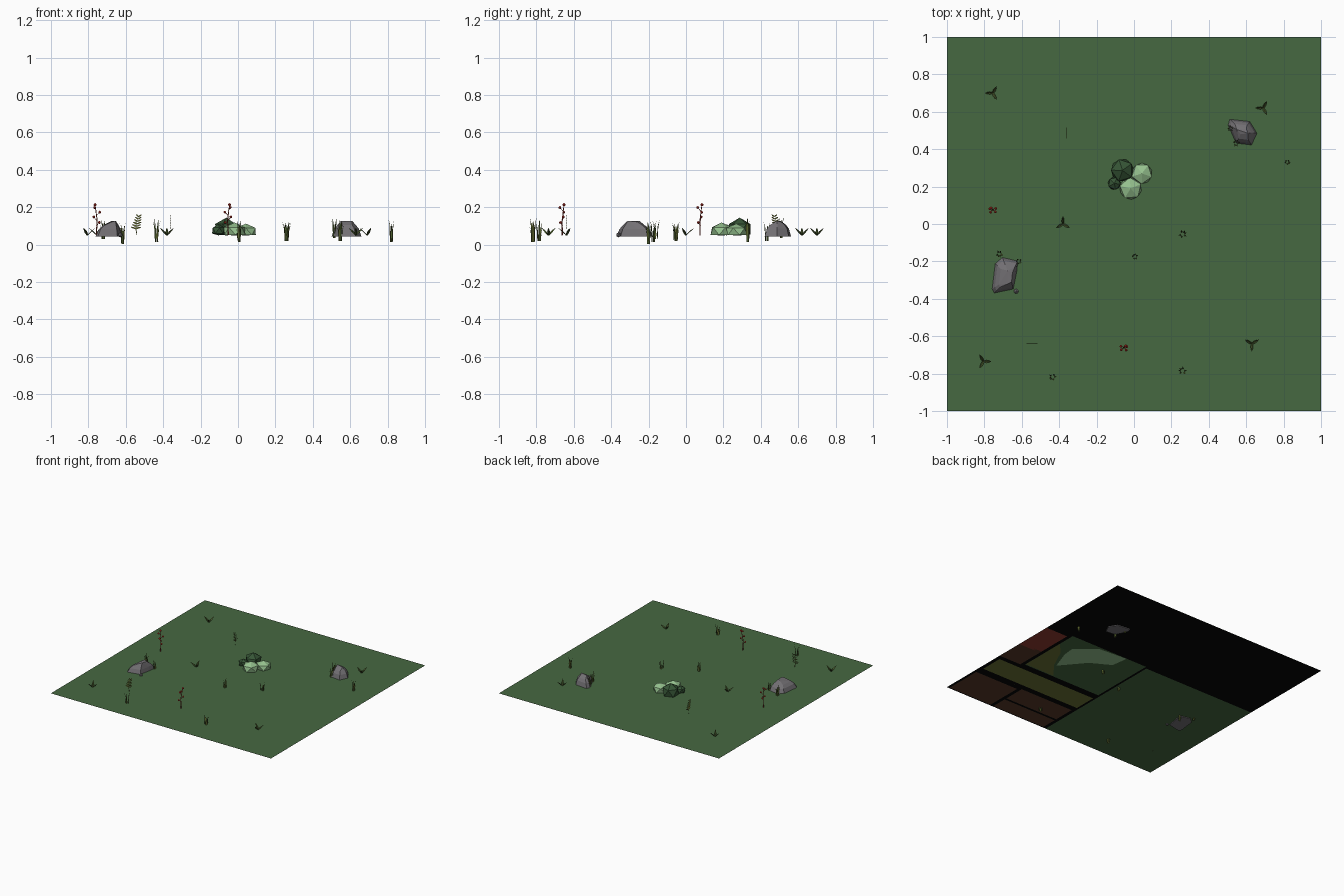
import bpy, bmesh, math, random
from mathutils import Vector

if "Cube" in bpy.data.objects:
    bpy.data.objects.remove(bpy.data.objects["Cube"])
random.seed(4)
G = 0.05  # ground height


def mat(name, r, g, b):
    m = bpy.data.materials.new(name)
    lin = [((c / 255 + 0.055) / 1.055) ** 2.4 for c in (r, g, b)]
    m.diffuse_color = (*lin, 1)
    m.use_nodes = True
    m.node_tree.nodes["Principled BSDF"].inputs["Base Color"].default_value = m.diffuse_color
    return m


GREEN = mat("ground green", 70, 104, 65)
LIGHT = mat("pale leaf green", 150, 194, 143)
DARK = mat("dark leaf green", 54, 85, 54)
GREY = mat("stone grey", 116, 113, 117)
GRASS = mat("grass green", 78, 96, 48)
OLIVE = mat("olive", 108, 116, 52)
RED = mat("dull red", 145, 58, 48)
BERRY = mat("berry red", 200, 52, 40)
BROWN = mat("brown", 88, 57, 41)
BLACK = mat("black", 5, 5, 5)


def obj(name, verts, faces, *mats):
    me = bpy.data.meshes.new(name)
    me.from_pydata([tuple(v) for v in verts], [], faces)
    for m in mats:
        me.materials.append(m)
    o = bpy.data.objects.new(name, me)
    bpy.context.collection.objects.link(o)
    return o


def bm_obj(name, bm, m):
    o = obj(name, [], [], m)
    bm.to_mesh(o.data)
    bm.free()
    return o


def plate(name, pts, z, m, up=False):
    order = list(range(len(pts)))
    obj(name, [(x, y, z) for x, y in pts], [order if up else order[::-1]], m)


def rect(x0, x1, y0, y1):
    return [(x0, y0), (x1, y0), (x1, y1), (x0, y1)]


# Ground top and its patterned underside
plate("ground", rect(-1, 1, -1, 1), G, GREEN, True)
zb, zp, zq = G - 0.001, G - 0.002, G - 0.003
plate("underside_black_back", rect(-1, 1, 0.18, 1), zb, BLACK)
plate("underside_black_corner", rect(0.03, 1, -1, 0.18), zb, BLACK)
plate("underside_green", rect(-1, 0.03, -1, 0.18), zb, GREEN)
for name, r, m in [("red_patch", (0.8, 1, -0.15, 0.17), RED),
                   ("brown_patch", (0.8, 1, -0.38, -0.13), BROWN),
                   ("olive_strip", (0.05, 0.97, -0.61, -0.42), OLIVE),
                   ("brown_block_a", (0.58, 0.98, -0.99, -0.68), BROWN),
                   ("brown_block_b", (0.06, 0.55, -0.84, -0.66), BROWN),
                   ("brown_block_c", (0.06, 0.55, -0.99, -0.86), BROWN),
                   ("green_patch", (0.05, 0.77, -0.36, 0.2), GREEN)]:
    plate("underside_" + name, rect(*r), zp, m)
plate("underside_olive_patch", [(.5, -.35), (.77, -.35), (.77, .05), (.68, -.05), (.6, -.22)], zq, OLIVE)
plate("underside_sage_patch", [(0.58, -0.22), (0.64, -.05), (0.65, 0.05), (0.5, 0.18),
                               (0.24, 0.2), (0.26, 0.06), (.42, -.03)], zq, LIGHT)


# Rocks: hulls of a base ring, a shoulder ring and a crown
def rock(name, outline, crown, shoulder, top):
    bm = bmesh.new()
    cx = sum(p[0] for p in crown) / len(crown)
    cy = sum(p[1] for p in crown) / len(crown)
    for x, y in outline:
        bm.verts.new((x, y, G - 0.008))
        bm.verts.new((cx + (x - cx) * 0.82, cy + (y - cy) * 0.82, shoulder))
        bm.verts.new((cx + (x - cx) * 0.6, cy + (y - cy) * 0.6, shoulder + .02))
    for i, (x, y) in enumerate(crown):
        bm.verts.new((x, y, top - 0.006 * (i % 2)))
    res = bmesh.ops.convex_hull(bm, input=bm.verts)
    dead = {e for e in res["geom_interior"] + res["geom_unused"]
            if isinstance(e, bmesh.types.BMVert)}
    bmesh.ops.delete(bm, geom=list(dead), context='VERTS')
    bmesh.ops.recalc_face_normals(bm, faces=bm.faces)
    bm_obj(name, bm, GREY)


rock("left_rock", [(-.705, -.175), (-.62, -.195), (-.625, -.25), (-.645, -.35),
                   (-.75, -.372), (-.762, -.35), (-.745, -.21)],
     [(-.675, -.25), (-.65, -.26), (-.655, -.31), (-.675, -.32)], 0.082, 0.127)
rock("right_rock", [(.51, .562), (.62, .55), (.66, .485), (.63, .42), (.545, .43), (.5, .53)],
     [(.55, .505), (.60, .51), (.61, .485), (.57, .48)], 0.085, 0.127)


def ball(name, x, y, z, r, m, h=None):
    bm = bmesh.new()
    bmesh.ops.create_icosphere(bm, subdivisions=1, radius=r)
    a = random.uniform(0, 6)
    for v in bm.verts:
        c, s = math.cos(a), math.sin(a)
        v.co = Vector((x + c * v.co.x - s * v.co.y, y + s * v.co.x + c * v.co.y,
                       max(z + v.co.z * (h or r) / r, G - 0.001 if r > .02 else 0)))
    bm_obj(name, bm, m)


ball("pebble", -.63, -.36, G + .002, .014, GREY)

# Bush: faceted clumps
ball("bush_dark_big", -.062, .287, .082, .068, DARK, .062)
ball("bush_dark_small", -.105, .217, .075, .038, DARK, .034)
ball("bush_pale_right", .042, .27, .07, .062, LIGHT, .042)
ball("bush_pale_front", -.018, .19, .072, .066, LIGHT, .046)


# Plants: curved tapering blades collected into one mesh
class Leaves:
    def __init__(self):
        self.v, self.f = [], []

    def blade(self, pts, w, side):
        n, s = len(self.v), Vector(side).normalized()
        for p, k in zip(pts[:-1], (0.6, 1, 0.7)):
            self.v += [Vector(p) - s * w * k / 2, Vector(p) + s * w * k / 2]
        self.v.append(Vector(pts[-1]))
        k = len(pts) - 1
        for i in range(k - 1):
            a = n + 2 * i
            self.f.append((a, a + 1, a + 3, a + 2))
        self.f.append((n + 2 * k - 2, n + 2 * k - 1, n + 2 * k))


# Three-leaf sprouts, each leaf folded from two crossed blades
for i, (x, y, a0) in enumerate([(-.755, .70, 180), (.69, .62, 180), (-.38, 0, 90),
                                (-.805, -.735, 0), (.63, -.64, 30)]):
    L = Leaves()
    for k in range(3):
        a = math.radians(a0 + 120 * k)
        c, s = math.cos(a), math.sin(a)
        for side in ((-s, c, .5), (-s, c, -.5)):
            L.blade([(x + c * r, y + s * r, z) for r, z in
                     ((0, G), (.016, .066), (.029, .077), (.044, .09))], .016, side)
    obj(f"sprout_{i}", L.v, L.f, GRASS)

# Tall grass clumps, rooted below the ground
for i, (x, y, z0, z1, spread) in enumerate([
        (.82, .33, .015, .14, .015), (.26, -.055, .02, .125, .022), (.005, -.175, .015, .13, .017),
        (.26, -.785, .02, .13, .022), (-.435, -.818, .015, .145, .02), (-.72, -.16, .03, .13, .018),
        (-.617, -.2, .002, .12, .015), (.515, .51, .035, .145, .015), (.547, .432, .02, .13, .018)]):
    L = Leaves()
    for k in range(6):
        a = k * 2.4 + i
        c, s = math.cos(a), math.sin(a)
        h = (z1 - z0) * (1 - .1 * (k % 4))
        L.blade([(x + c * spread * r, y + s * spread * r, z0 + h * t) for r, t in
                 ((.45, 0), (.5, .35), (.65, .7), (1.1, 1))], .01, (-s, c, .01))
    o = obj(f"grass_{i}", L.v, L.f, GRASS, OLIVE)
    for p in o.data.polygons:
        p.material_index = int(p.index // 3 % 2)


# Ferns: flat fronds with paired leaflets
def fern(name, x, y, d):
    L = Leaves()
    d = Vector(d)
    n = Vector((-d.y, d.x, 0))
    stem = [Vector((x, y, G)) + d * u + Vector((0, 0, h)) for u, h in
            ((0, 0), (-.006, .035), (-.004, .07), (.01, .1))]
    L.blade(stem, .005, d)
    for k in range(6):
        t = k / 5
        b = stem[1].lerp(stem[3], t)
        r = .03 * (1 - .5 * t)
        for sg in (-1, 1):
            e = b + d * sg * r + Vector((0, 0, .01))
            L.blade([b, b.lerp(e, .4), b.lerp(e, .75), e], .009, d * -.3 * sg + n * .4 + Vector((0, 0, 1)))
    obj(name, L.v, L.f, OLIVE)


fern("front_fern", -.54, -.64, (1, 0, 0))
fern("back_fern", -.362, .482, (0, -1, 0))


def twig(name, a, b, r, m):
    a, b = Vector(a), Vector(b)
    bm = bmesh.new()
    bmesh.ops.create_cone(bm, segments=5, radius1=r, radius2=r * .6, depth=(b - a).length, cap_ends=True)
    q = (b - a).to_track_quat('Z', 'Y')
    for v in bm.verts:
        v.co = q @ v.co + (a + b) / 2
    bm_obj(name, bm, m)


# Berry plants: stem, side twigs, red berries
for i, (x, y, f) in enumerate([(-.757, .075, 1), (-.052, -.662, -1)]):
    twig(f"berry_stem_{i}_low", (x, y, G), (x + .004 * f, y, .13), .004, RED)
    twig(f"berry_stem_{i}_high", (x + .004 * f, y, .13), (x - .007 * f, y + .01, .215), .003, RED)
    ball(f"berry_{i}_top", x - .007 * f, y + .01, .213, .009, BERRY)
    for k, (z, dx, dy) in enumerate([(.1, .016, -.01), (.13, -.014, .006),
                                     (.155, .018, .008), (.18, -.01, -.012)]):
        e = (x + dx * f, y + dy, z + .018)
        twig(f"berry_twig_{i}_{k}", (x, y + .003, z), e, .002, RED)
        ball(f"berry_{i}_{k}", *e, .008, BERRY)
